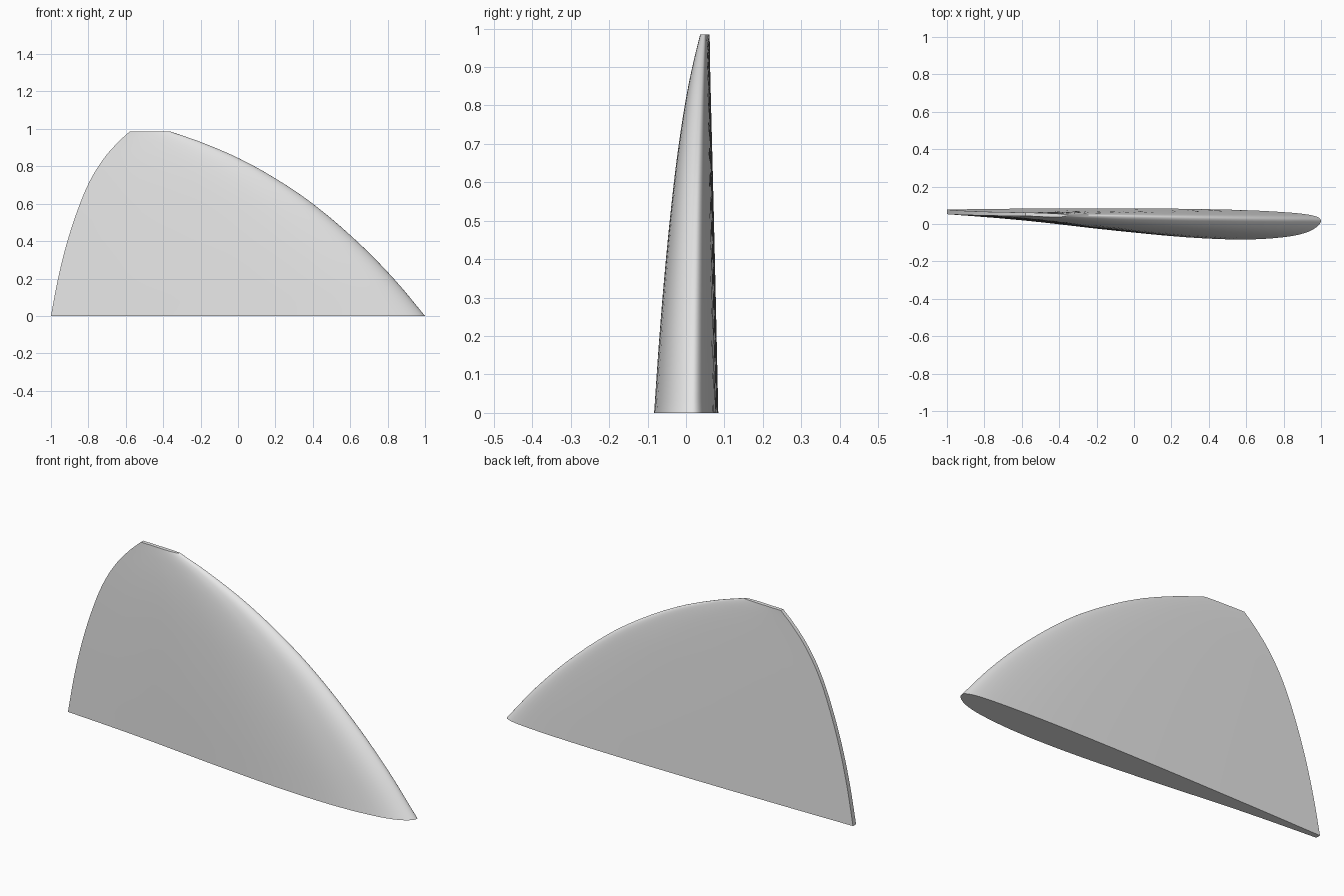
import bpy, bmesh, math

if "Cube" in bpy.data.objects:
    bpy.data.objects.remove(bpy.data.objects["Cube"])


def curve(keys, t):
    """Smooth curve through (position, value) keys."""
    n = len(keys)

    def slope(i):
        a, b = keys[max(i - 1, 0)], keys[min(i + 1, n - 1)]
        return (b[1] - a[1]) / (b[0] - a[0])

    i = 0
    while i < n - 2 and t > keys[i + 1][0]:
        i += 1
    (t0, v0), (t1, v1) = keys[i], keys[i + 1]
    d = t1 - t0
    s = (t - t0) / d
    return ((2*s**3 - 3*s**2 + 1) * v0 + (s**3 - 2*s**2 + s) * d * slope(i)
            + (3*s**2 - 2*s**3) * v1 + (s**3 - s**2) * d * slope(i + 1))


# Side outline: trailing and leading edge x by height
HEIGHT = 0.985
TRAILING = [(0, -1), (.2, -.962), (.4, -.912), (.6, -.845), (.735, -.785),
            (.845, -.715), (.93, -.64), (HEIGHT, -.58)]
LEADING = [(0, 1), (.2, .832), (.4, .635), (.6, .40), (.735, .2),
           (.845, 0), (.93, -.2), (HEIGHT, -.36)]

# Root section: y by square root of the chord fraction from the nose
FRONT = [(0, .018), (.1, -.014), (.2, -.046), (.3, -.068), (.45, -.083),
         (.6, -.071), (.75, -.033), (.9, .022), (1, .0525)]
BACK = [(0, .018), (.1, .038), (.2, .052), (.3, .062), (.45, .074),
        (.6, .081), (.75, .084), (.9, .082), (1, .0775)]
ROOT_MID, ROOT_HALF = .065, .0125

STEPS, LEVELS = 28, 40


def section(z):
    """Closed ring from the back trailing corner, around the nose, to the front one."""
    xl, xr = curve(TRAILING, z), curve(LEADING, z)
    chord = xr - xl
    k = (chord / 2) ** 1.1
    f = z / HEIGHT
    mid = ROOT_MID - .013 * f
    half = ROOT_HALF - .003 * f
    ring = []
    for j in range(-STEPS, STEPS + 1):
        t = abs(j) / STEPS
        u = t * t
        side = 1 if j < 0 else -1
        base = curve(BACK if j < 0 else FRONT, t)
        shape = base - ROOT_MID - side * ROOT_HALF * u
        ring.append((xr - chord * u, mid + k * shape + side * half * u, z))
    return ring


# Fin: loft of the sections, closed by flat root, tip and trailing faces
bm = bmesh.new()
rings = []
for i in range(LEVELS + 1):
    z = HEIGHT * math.sin(i / LEVELS * math.pi / 2)
    rings.append([bm.verts.new(p) for p in section(z)])
for a, b in zip(rings, rings[1:]):
    for j in range(len(a)):
        n = (j + 1) % len(a)
        bm.faces.new((a[j], a[n], b[n], b[j]))
bm.faces.new(rings[0])
bm.faces.new(rings[-1])
bmesh.ops.recalc_face_normals(bm, faces=bm.faces)

mesh = bpy.data.meshes.new("fin")
bm.to_mesh(mesh)
bm.free()
fin = bpy.data.objects.new("fin", mesh)
bpy.context.collection.objects.link(fin)

grey = bpy.data.materials.new("light grey")
grey.diffuse_color = (.8, .8, .8, 1)
grey.use_nodes = True
grey.node_tree.nodes["Principled BSDF"].inputs["Base Color"].default_value = grey.diffuse_color
mesh.materials.append(grey)

bpy.context.view_layer.objects.active = fin
fin.select_set(True)
bpy.ops.object.shade_smooth_by_angle(angle=math.radians(35))
